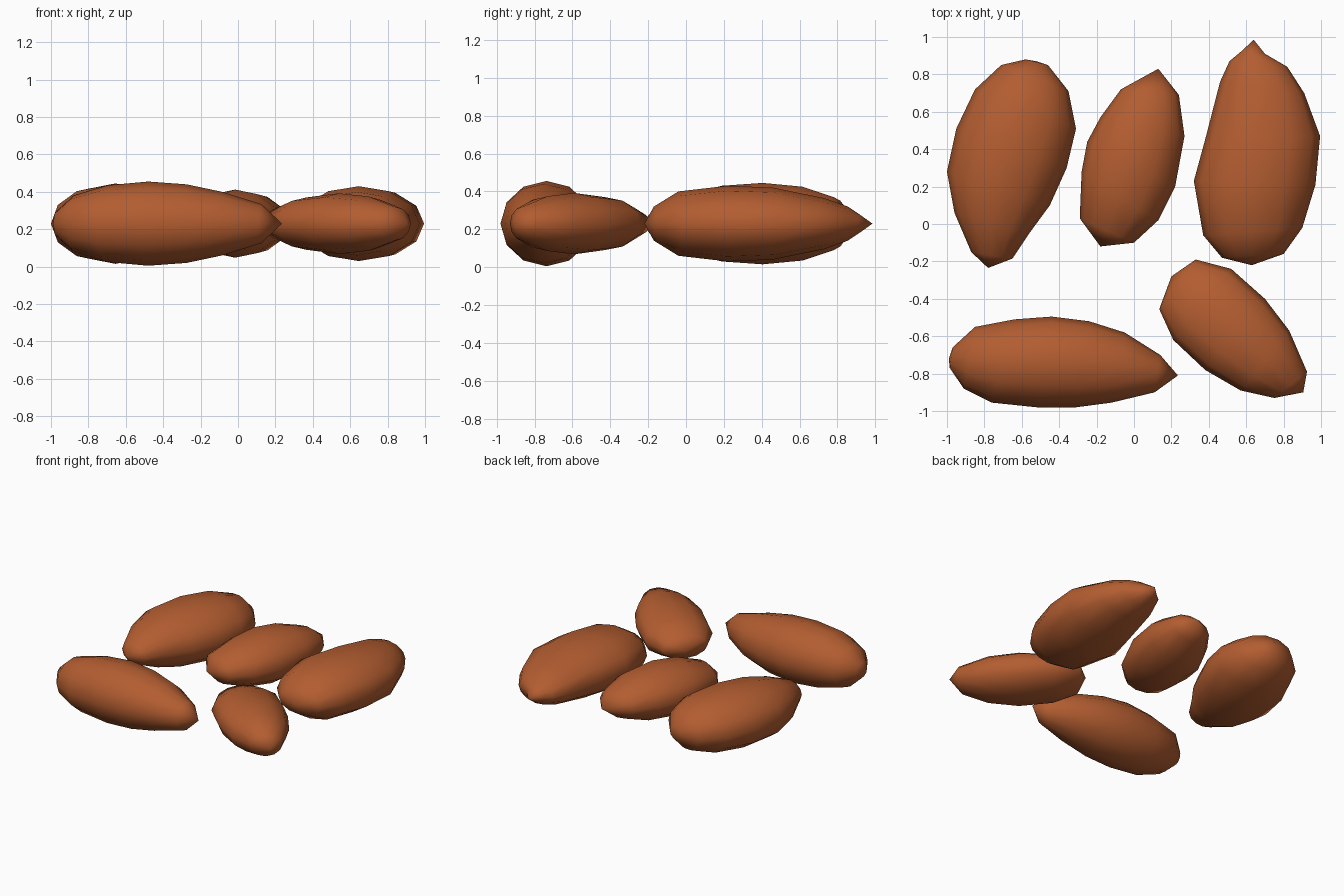
import bpy, bmesh, math
from mathutils import Vector

if "Cube" in bpy.data.objects:
    bpy.data.objects.remove(bpy.data.objects["Cube"])

brown = bpy.data.materials.new("almond brown")
brown.diffuse_color = (0.45, 0.11, 0.03, 1)
brown.use_nodes = True
brown.node_tree.nodes["Principled BSDF"].inputs["Base Color"].default_value = brown.diffuse_color
MID, SIDES = 0.23, 12


def almond(name, start, stations, end):
    """Loft 12-sided oval rings; station = left x, y, right x, y, half height."""
    bm = bmesh.new()
    rings = []
    for lx, ly, rx, ry, h in stations:
        left, right = Vector((lx, ly, MID)), Vector((rx, ry, MID))
        mid, half = (left + right) / 2, (right - left) / 2
        ring = []
        for i in range(SIDES):
            a = 2 * math.pi * i / SIDES
            ring.append(bm.verts.new(mid + half * math.cos(a) + Vector((0, 0, h * math.sin(a)))))
        rings.append(ring)
    for a, b in zip(rings, rings[1:]):
        for i in range(SIDES):
            j = (i + 1) % SIDES
            bm.faces.new((a[i], a[j], b[j], b[i]))
    # pointed caps
    for ring, tip in ((rings[0], start), (rings[-1], end)):
        v = bm.verts.new((*tip, MID))
        for i in range(SIDES):
            bm.faces.new((ring[i], ring[(i + 1) % SIDES], v))
    bmesh.ops.recalc_face_normals(bm, faces=bm.faces)
    for f in bm.faces:
        f.smooth = True
    mesh = bpy.data.meshes.new(name)
    bm.to_mesh(mesh)
    bm.free()
    mesh.materials.append(brown)
    bpy.context.collection.objects.link(bpy.data.objects.new(name, mesh))


# back row
almond("almond_back_left", (-.78, -.235), [
    (-.87, -.15, -.65, -.185, .08), (-.96, .06, -.56, -.05, .155),
    (-1, .28, -.45, .1, .2), (-.95, .51, -.36, .3, .215),
    (-.85, .72, -.31, .51, .195), (-.71, .85, -.35, .71, .14),
    (-.58, .88, -.46, .85, .05)], (-.52, .87))
almond("almond_back_middle", (-.18, -.12), [
    (-.29, .03, 0, -.1, .10), (-.28, .28, .13, .02, .16),
    (-.25, .44, .22, .2, .182), (-.18, .57, .27, .47, .165),
    (-.07, .72, .24, .69, .10)], (.13, .83))
almond("almond_back_right", (.63, -.22), [
    (.47, -.18, .80, -.16, .09), (.37, -.06, .90, -.02, .17),
    (.32, .23, .97, .21, .2), (.38, .45, .995, .47, .19),
    (.46, .76, .91, .70, .135), (.51, .87, .82, .84, .09),
    (.57, .92, .70, .91, .05)], (.64, .985))

# front row
almond("almond_front_left", (-.99, -.72), [
    (-.97, -.66, -.985, -.77, .06), (-.85, -.55, -.91, -.88, .15),
    (-.64, -.51, -.76, -.955, .205), (-.44, -.495, -.52, -.98, .225),
    (-.24, -.52, -.31, -.98, .21), (-.05, -.58, -.12, -.955, .17),
    (.14, -.70, .11, -.90, .105)], (.235, -.81))
almond("almond_front_right", (.2, -.28), [
    (.135, -.455, .33, -.19, .085), (.21, -.62, .52, -.24, .14),
    (.38, -.78, .70, -.40, .162), (.57, -.89, .83, -.57, .145),
    (.75, -.93, .925, -.79, .09)], (.905, -.90))
